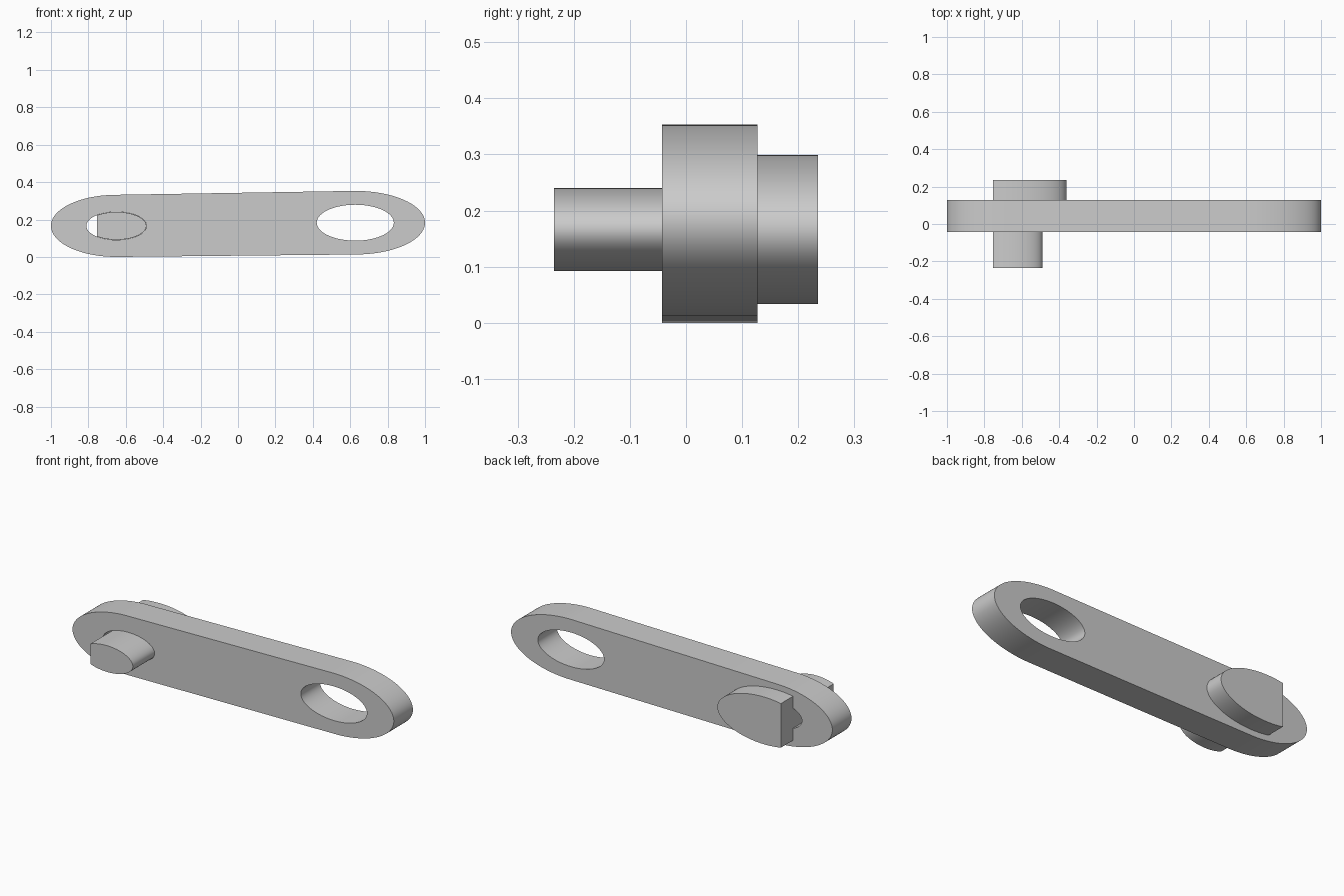
import bpy, bmesh, math
from mathutils import Vector
from mathutils.geometry import convex_hull_2d

cube = bpy.data.objects.get("Cube")
if cube:
    bpy.data.objects.remove(cube, do_unlink=True)

# Single plain metal colour
grey = bpy.data.materials.new("plain_grey")
grey.use_nodes = True
colour = (0.6, 0.6, 0.6, 1)
grey.diffuse_color = colour
grey.node_tree.nodes["Principled BSDF"].inputs["Base Color"].default_value = colour

PIN = Vector((-0.65, 0.166))    # centre of the pinned end (x, z)
EYE = Vector((0.627, 0.183))    # centre of the open end
FLAT_X = -0.755                 # flat cut on the pin


def ellipse(centre, rx, rz, steps=96):
    return [centre + Vector((rx * math.cos(a), rz * math.sin(a)))
            for a in (math.tau * i / steps for i in range(steps))]


def cut_ellipse(centre, rx, rz, cut_x, steps=72):
    """Ellipse whose -x side is cut off flat at cut_x."""
    end = math.acos((cut_x - centre.x) / rx)
    return [centre + Vector((rx * math.cos(a), rz * math.sin(a)))
            for a in (end * (2 * i / steps - 1) for i in range(steps + 1))]


def extrude_profile(name, loops, y_front, y_back):
    """Fill an outline with optional holes and extrude it along y."""
    bm = bmesh.new()
    for loop in loops:
        verts = [bm.verts.new((p.x, y_front, p.y)) for p in loop]
        for i, v in enumerate(verts):
            bm.edges.new((verts[i - 1], v))
    bmesh.ops.triangle_fill(bm, use_beauty=True, edges=bm.edges[:])
    result = bmesh.ops.extrude_face_region(bm, geom=bm.faces[:], use_keep_orig=True)
    moved = [g for g in result["geom"] if isinstance(g, bmesh.types.BMVert)]
    bmesh.ops.translate(bm, verts=moved, vec=(0, y_back - y_front, 0))
    bmesh.ops.recalc_face_normals(bm, faces=bm.faces[:])
    mesh = bpy.data.meshes.new(name)
    bm.to_mesh(mesh)
    bm.free()
    mesh.materials.append(grey)
    obj = bpy.data.objects.new(name, mesh)
    bpy.context.collection.objects.link(obj)
    bpy.ops.object.select_all(action="DESELECT")
    obj.select_set(True)
    bpy.context.view_layer.objects.active = obj
    bpy.ops.object.shade_smooth_by_angle(angle=math.radians(30))
    return obj


# Link plate: two rounded ends joined by tangents, with a hole in each end
ends = ellipse(PIN, 0.35, 0.166) + ellipse(EYE, 0.373, 0.17)
outline = [ends[i] for i in convex_hull_2d(ends)]
holes = [ellipse(PIN, 0.161, 0.075), ellipse(EYE, 0.206, 0.096)]
extrude_profile("link_plate", [outline] + holes, -0.043, 0.127)

# Pin with one flat side: shank through the plate, wider head behind it
extrude_profile("pin_shank", [cut_ellipse(PIN, 0.16, 0.074, FLAT_X)], -0.235, 0.127)
extrude_profile("pin_head", [cut_ellipse(PIN, 0.29, 0.133, FLAT_X)], 0.127, 0.235)
